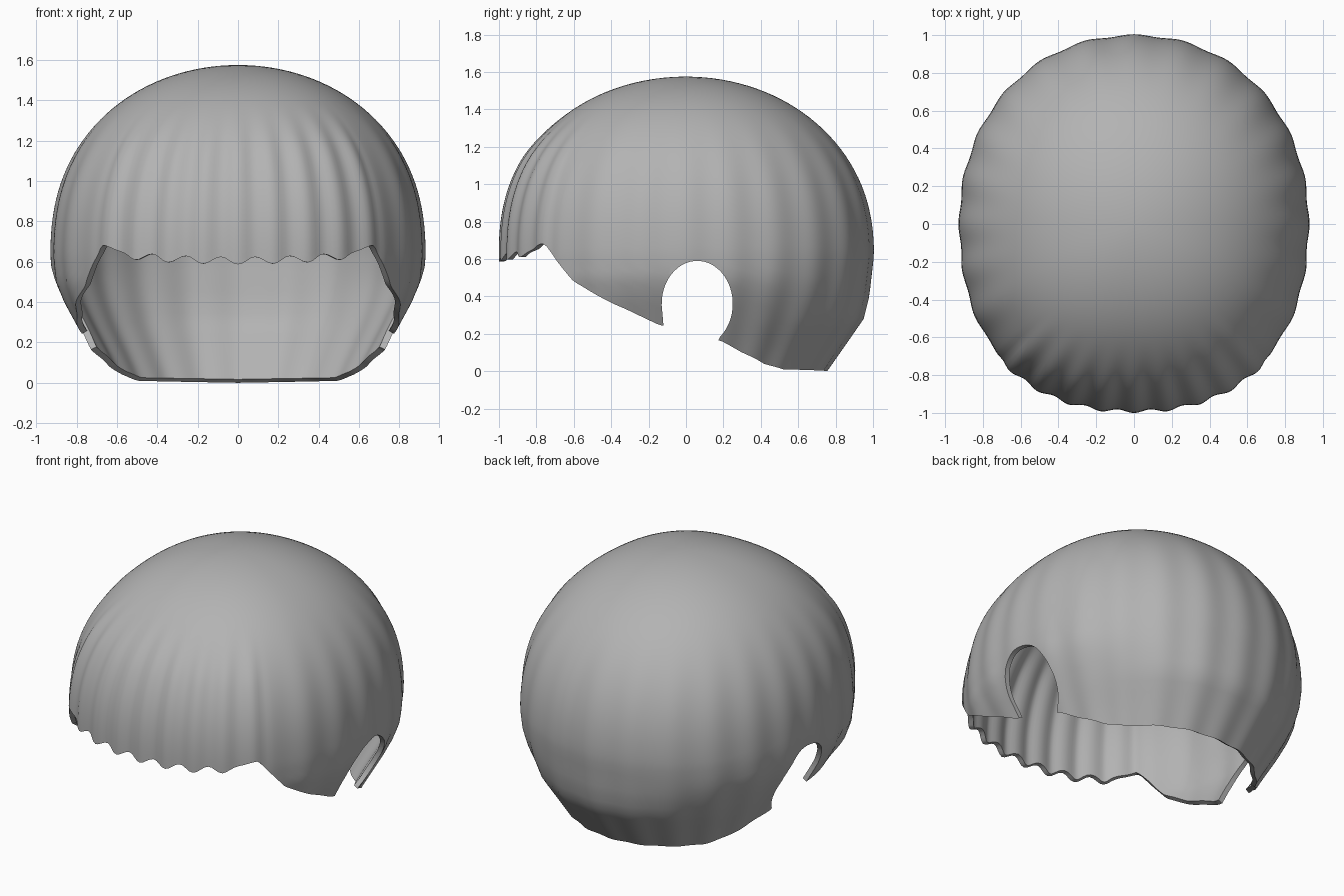
import bpy, bmesh, math

cube = bpy.data.objects.get("Cube")
if cube:
    bpy.data.objects.remove(cube)

COLS, ROWS, TOP, WIDEST = 288, 44, 1.575, 0.62


def lerp_table(table, v):
    """Linear interpolation through (key, value) pairs."""
    for (k0, v0), (k1, v1) in zip(table, table[1:]):
        if v <= k1:
            f = max(0, (v - k0) / (k1 - k0))
            return v0 + (v1 - v0) * f
    return table[-1][1]


def smoothstep(lo, hi, v):
    f = min(1, max(0, (v - lo) / (hi - lo)))
    return f * f * (3 - 2 * f)


# Half width and back depth below the widest level
SIDE = [(0, .65), (.1, .70), (.25, .785), (.4, .87), (.5, .912), (WIDEST, .925)]
BACK = [(0, .75), (.2, .89), (.28, .945), (.4, .975), (WIDEST, 1)]
# Lower edge height by angle from the front, behind the fringe
EDGE = [(.73, .68), (.77, .63), (.9, .48), (1.12, .36), (1.38, .25),
        (1.83, .16), (2.0, .1), (2.2, .04), (2.38, .01), (math.pi, 0)]


def dome(z, power):
    h = min(1, max(0, (z - WIDEST) / (TOP - WIDEST)))
    return math.sqrt(1 - h ** power)


def edge_height(a):
    if a < .73:
        wave = .018 * math.cos(36 * a) * (1 - smoothstep(.5, .7, a))
        return .605 + .08 * a * a - wave + .035 * smoothstep(.58, .7, a)
    return lerp_table(EDGE, a)


def surface_radius(a, z):
    front = math.cos(a) > 0
    width = lerp_table(SIDE, z) * dome(z, 2.35)
    depth = dome(z, 2.35) * .98 if front else lerp_table(BACK, z) * dome(z, 2.2)
    n = 2.1 + .2 * smoothstep(-.1, .5, math.cos(a))
    if width < 1e-4:
        return 0
    r = ((abs(math.sin(a)) / width) ** n + (abs(math.cos(a)) / depth) ** n) ** (-1 / n)
    # raised, rippled fringe and faint locks round the rest
    fringe = (1 - smoothstep(.72, .84, a)) * (1 - smoothstep(1.1, 1.4, z))
    locks = (1 - fringe) * (1 - smoothstep(.9, 1.4, z))
    return r + fringe * (.012 + .009 * math.cos(36 * a)) + locks * .005 * math.cos(24 * a)


# Hair shell: columns rise from the lower edge to the crown
bm = bmesh.new()
columns = []
for i in range(COLS):
    ang = 2 * math.pi * i / COLS
    a = min(ang, 2 * math.pi - ang)
    low = edge_height(a)
    col = []
    for j in range(ROWS):
        z = low + (TOP - low) * math.sin(j / ROWS * math.pi / 2)
        r = surface_radius(a, z)
        col.append(bm.verts.new((r * math.sin(ang), -r * math.cos(ang), z)))
    columns.append(col)
crown = bm.verts.new((0, 0, TOP))
for i in range(COLS):
    c, d = columns[i], columns[(i + 1) % COLS]
    for j in range(ROWS - 1):
        bm.faces.new((c[j], d[j], d[j + 1], c[j + 1]))
    bm.faces.new((c[-1], d[-1], crown))
mesh = bpy.data.meshes.new("hair_shell")
bm.to_mesh(mesh)
bm.free()
hair = bpy.data.objects.new("hair_shell", mesh)
bpy.context.collection.objects.link(hair)

# Ear opening cutter, running through both sides
outline = []
for k in range(33):
    t = math.radians(-50 + 240 * k / 32)
    outline.append((.06 + .19 * math.cos(t), .36 + .23 * math.sin(t)))
outline += [(-.12, .24), (-.115, .08), (.13, .08)]
bm = bmesh.new()
face = bm.faces.new([bm.verts.new((-1.2, y, z)) for y, z in outline])
ext = bmesh.ops.extrude_face_region(bm, geom=[face])
bmesh.ops.translate(bm, vec=(2.4, 0, 0),
                    verts=[v for v in ext["geom"] if isinstance(v, bmesh.types.BMVert)])
bmesh.ops.recalc_face_normals(bm, faces=bm.faces)
cut_mesh = bpy.data.meshes.new("ear_cutter")
bm.to_mesh(cut_mesh)
bm.free()
cutter = bpy.data.objects.new("ear_cutter", cut_mesh)
bpy.context.collection.objects.link(cutter)
cutter.hide_render = True

# Thickness, then the ear openings
solid = hair.modifiers.new("thickness", "SOLIDIFY")
solid.thickness = .03
solid.offset = -1
cut = hair.modifiers.new("ear_openings", "BOOLEAN")
cut.operation = "DIFFERENCE"
cut.solver = "EXACT"
cut.object = cutter
bpy.ops.object.select_all(action="DESELECT")
hair.select_set(True)
bpy.context.view_layer.objects.active = hair
for name in ("thickness", "ear_openings"):
    bpy.ops.object.modifier_apply(modifier=name)
bpy.data.objects.remove(cutter)

# Plain grey hair
grey = bpy.data.materials.new("hair_grey")
grey.use_nodes = True
grey.diffuse_color = (.45, .45, .45, 1)
grey.node_tree.nodes["Principled BSDF"].inputs["Base Color"].default_value = (.45, .45, .45, 1)
hair.data.materials.clear()
hair.data.materials.append(grey)
bpy.ops.object.shade_smooth_by_angle(angle=math.radians(40))
